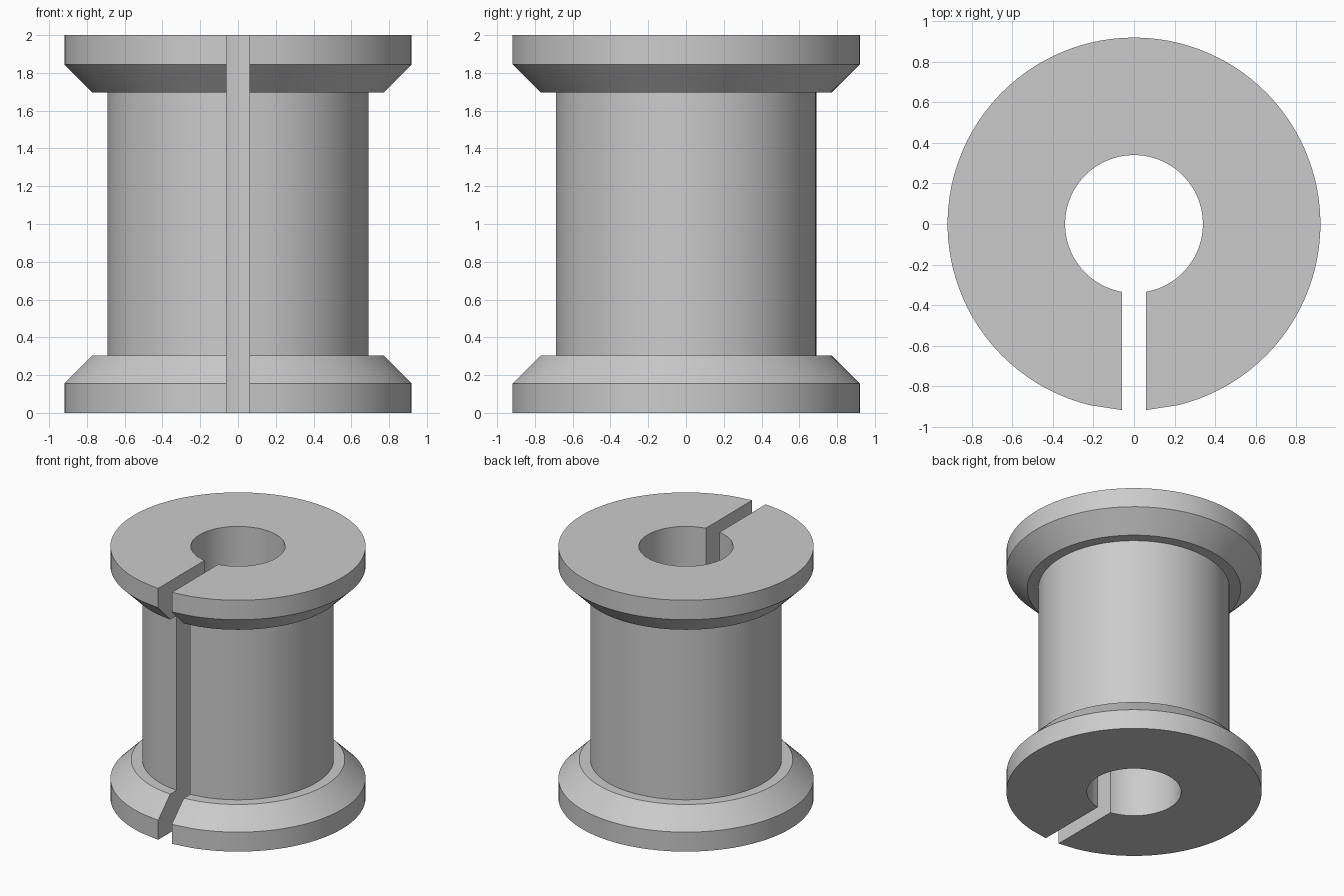
import bpy, bmesh
from math import asin, pi, sin, cos, radians

cube = bpy.data.objects.get("Cube")
if cube:
    bpy.data.objects.remove(cube, do_unlink=True)

SEGMENTS = 96
SLOT_HALF = 0.06

# Plain grey material
grey = bpy.data.materials.new("grey")
grey.use_nodes = True
colour = (0.6, 0.6, 0.6, 1)
grey.diffuse_color = colour
grey.node_tree.nodes["Principled BSDF"].inputs["Base Color"].default_value = colour

# Closed spool section (radius, height): bore, flanges, bevels and barrel
bore, barrel, neck, rim = 0.34, 0.69, 0.77, 0.92
profile = [(bore, 0), (rim, 0), (rim, 0.155), (neck, 0.305), (barrel, 0.305),
           (barrel, 1.695), (neck, 1.695), (rim, 1.845), (rim, 2), (bore, 2)]

# Sweep the section around the axis, leaving a parallel-sided slot at the front
bm = bmesh.new()
widest = asin(SLOT_HALF / bore)
rings = []
for i in range(SEGMENTS + 1):
    ring = []
    for r, z in profile:
        a = widest + (2 * pi - 2 * widest) * i / SEGMENTS
        if i == 0:
            a = asin(SLOT_HALF / r)
        elif i == SEGMENTS:
            a = 2 * pi - asin(SLOT_HALF / r)
        ring.append(bm.verts.new((r * sin(a), -r * cos(a), z)))
    rings.append(ring)

for a, b in zip(rings, rings[1:]):
    for j in range(len(profile)):
        k = (j + 1) % len(profile)
        bm.faces.new((a[j], a[k], b[k], b[j]))

# Slot walls
bm.faces.new(rings[0])
bm.faces.new(rings[-1])
bmesh.ops.recalc_face_normals(bm, faces=bm.faces)

mesh = bpy.data.meshes.new("slotted_spool")
bm.to_mesh(mesh)
bm.free()
mesh.materials.append(grey)
spool = bpy.data.objects.new("slotted_spool", mesh)
bpy.context.collection.objects.link(spool)

# Smooth round surfaces, keep edges crisp
bpy.ops.object.select_all(action="DESELECT")
spool.select_set(True)
bpy.context.view_layer.objects.active = spool
bpy.ops.object.shade_smooth_by_angle(angle=radians(30))
